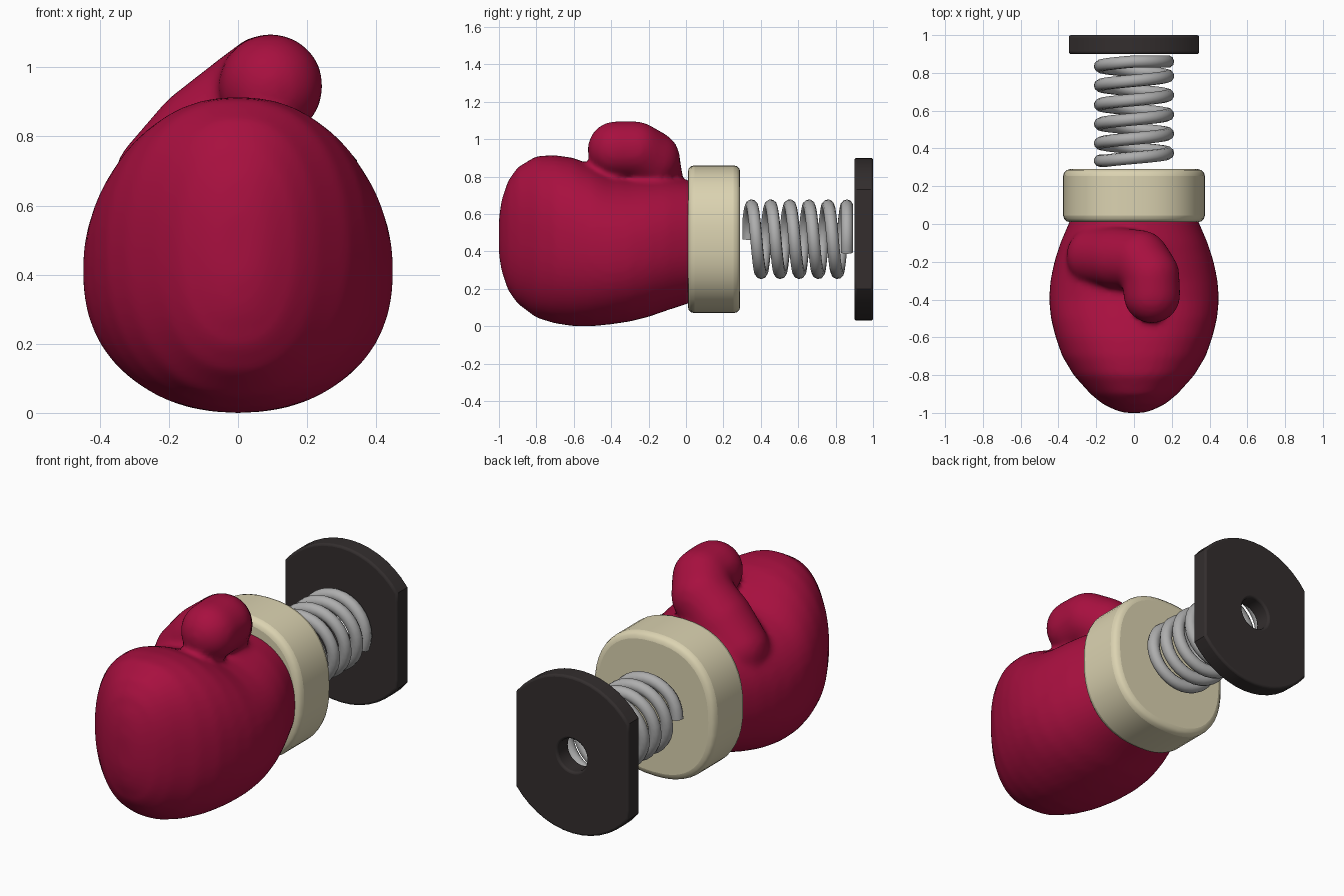
import bpy, bmesh
from math import sin, cos, pi, tau, copysign
from mathutils import Vector, Matrix

if "Cube" in bpy.data.objects:
    bpy.data.objects.remove(bpy.data.objects["Cube"])

MID = 0.465  # height of the spring axis
SIDES = 48


def material(name, rgb):
    m = bpy.data.materials.new(name)
    m.use_nodes = True
    m.diffuse_color = (*rgb, 1)
    m.node_tree.nodes["Principled BSDF"].inputs["Base Color"].default_value = (*rgb, 1)
    return m


red = material("crimson leather", (0.39, 0.005, 0.05))
cream = material("cream cuff", (0.71, 0.65, 0.44))
steel = material("grey steel", (0.42, 0.42, 0.42))
dark = material("dark plate", (0.033, 0.027, 0.027))


def spow(v, e):
    return copysign(abs(v) ** e, v)


def oval(y, low, high, half, power=2.0):
    """Superellipse ring standing across the y axis."""
    e = 2 / power
    mid, tall = (low + high) / 2, (high - low) / 2
    angles = [tau * i / SIDES for i in range(SIDES)]
    return [(half * spow(cos(a), e), y, mid + tall * spow(sin(a), e)) for a in angles]


def loft(bm, rings, loop=False):
    """Skin rings; either cap both ends or join the last ring to the first."""
    rows = [[bm.verts.new(p) for p in r] for r in rings]
    pairs = list(zip(rows, rows[1:]))
    if loop:
        pairs.append((rows[-1], rows[0]))
    else:
        bm.faces.new(rows[0])
        bm.faces.new(rows[-1])
    for a, b in pairs:
        for i in range(SIDES):
            j = (i + 1) % SIDES
            bm.faces.new((a[i], a[j], b[j], b[i]))


def finish(name, bm, mat):
    bmesh.ops.recalc_face_normals(bm, faces=bm.faces)
    mesh = bpy.data.meshes.new(name)
    bm.to_mesh(mesh)
    bm.free()
    mesh.materials.append(mat)
    ob = bpy.data.objects.new(name, mesh)
    bpy.context.collection.objects.link(ob)
    return ob


def round_edges(ob, width):
    b = ob.modifiers.new("rounded edges", "BEVEL")
    b.width, b.segments = width, 3
    b.limit_method, b.angle_limit = "ANGLE", pi / 4
    bpy.ops.object.select_all(action="DESELECT")
    ob.select_set(True)
    bpy.context.view_layer.objects.active = ob
    bpy.ops.object.shade_smooth_by_angle(angle=pi / 6)


# Glove: fist sections (y, bottom, top, half width)
fist = [
    (-1.0, 0.38, 0.58, 0.05), (-0.985, 0.29, 0.68, 0.1), (-0.95, 0.19, 0.78, 0.17),
    (-0.9, 0.12, 0.85, 0.23), (-0.8, 0.045, 0.91, 0.32), (-0.7, 0.015, 0.915, 0.38),
    (-0.6, 0, 0.9, 0.415), (-0.5, 0, 0.86, 0.44), (-0.4, 0.01, 0.81, 0.45),
    (-0.3, 0.025, 0.79, 0.443), (-0.2, 0.05, 0.79, 0.422), (-0.1, 0.085, 0.79, 0.39),
    (0.04, 0.13, 0.775, 0.33),
]
bm = bmesh.new()
loft(bm, [oval(*row, 2.25) for row in fist])

# Thumb: overlapping balls along a bent path (centre, radius)
thumb = [
    ((-0.2, -0.17, 0.67), 0.16), ((-0.09, -0.18, 0.79), 0.165),
    ((0.03, -0.19, 0.89), 0.16), ((0.09, -0.27, 0.945), 0.152),
    ((0.095, -0.375, 0.945), 0.152),
]
STEPS = 6
for (p, r), (q, s) in zip(thumb, thumb[1:]):
    for k in range(STEPS + 1):
        t = k / STEPS
        spot = Vector(p).lerp(Vector(q), t)
        bmesh.ops.create_icosphere(bm, subdivisions=3, radius=r + (s - r) * t,
                                   matrix=Matrix.Translation(spot))
glove = finish("glove", bm, red)
fuse = glove.modifiers.new("fuse thumb", "REMESH")
fuse.mode, fuse.voxel_size, fuse.use_smooth_shade = "VOXEL", 0.018, True
soft = glove.modifiers.new("soften", "SMOOTH")
soft.factor, soft.iterations = 0.5, 8

# Padded cuff
bm = bmesh.new()
loft(bm, [oval(y, 0.07, 0.86, 0.375, 2.35) for y in (0.01, 0.29)])
round_edges(finish("cuff", bm, cream), 0.035)


# Wall plate: disc with flattened sides and a round hole
def plate_ring(y):
    flat = 0.345
    return [(max(-flat, min(flat, x)), y, z) for x, y, z in oval(y, 0.03, 0.9, 0.435)]


def hole_ring(y):
    return oval(y, MID - 0.09, MID + 0.09, 0.09)


bm = bmesh.new()
loft(bm, [hole_ring(0.9), plate_ring(0.9), plate_ring(1.0), hole_ring(1.0)], loop=True)
round_edges(finish("wall_plate", bm, dark), 0.012)

# Coil spring with flattened ends
TURNS, PER_TURN, PITCH = 5.6, 32, 0.102
count = int(TURNS * PER_TURN)
curve = bpy.data.curves.new("spring", "CURVE")
curve.dimensions = "3D"
curve.bevel_depth, curve.bevel_resolution = 0.033, 3
curve.use_fill_caps = True
wire = curve.splines.new("POLY")
wire.points.add(count - 1)
for i, point in enumerate(wire.points):
    turn = i / PER_TURN
    y = min(0.86, max(0.335, 0.325 + PITCH * turn))
    point.co = (-0.18 * cos(tau * turn), y, MID + 0.18 * sin(tau * turn), 1)
curve.materials.append(steel)
bpy.context.collection.objects.link(bpy.data.objects.new("spring", curve))
